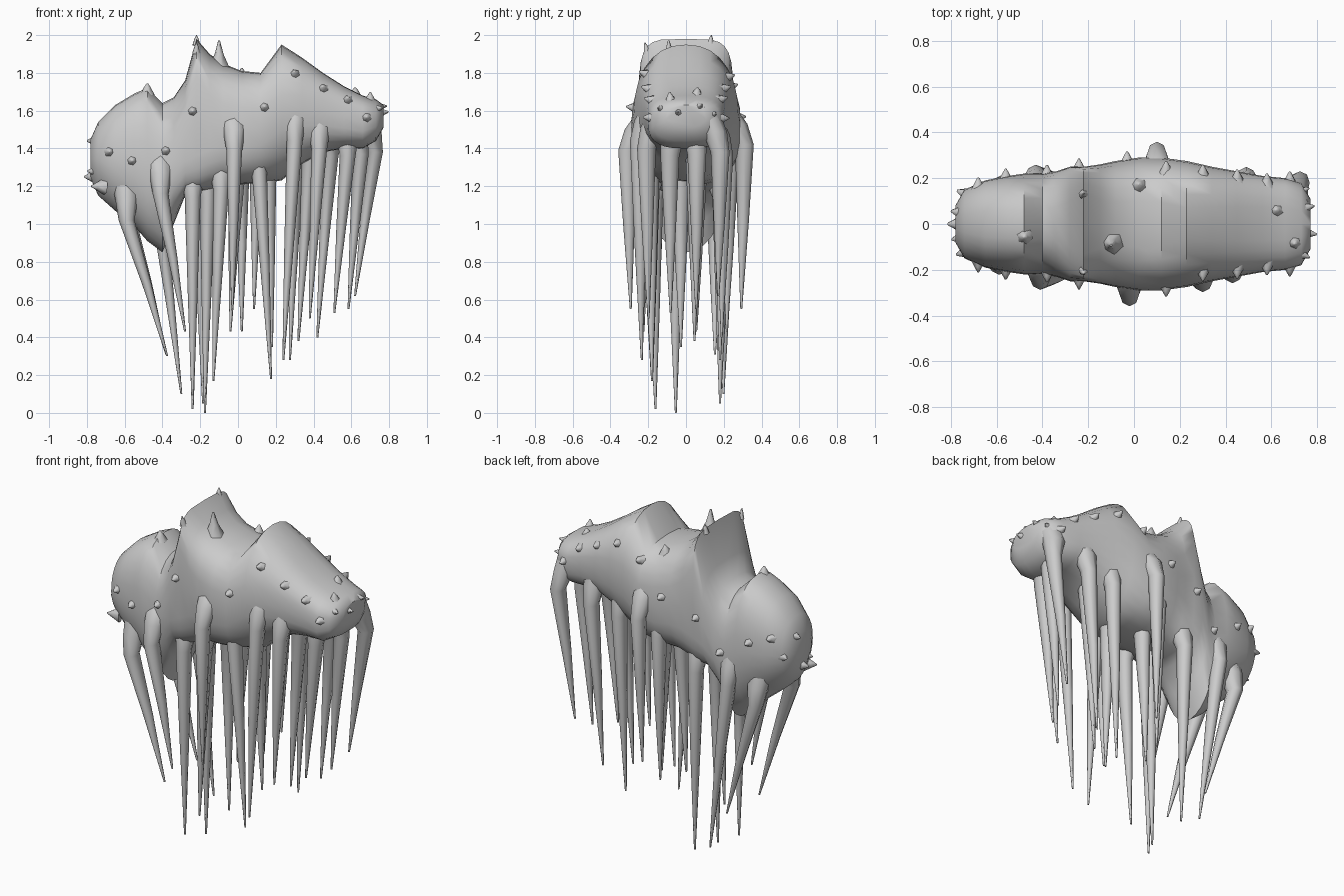
import bpy, bmesh, math, random
from mathutils import Vector

random.seed(4)


def finish(bm, name, angle=40):
    bmesh.ops.recalc_face_normals(bm, faces=bm.faces)
    mesh = bpy.data.meshes.new(name)
    bm.to_mesh(mesh)
    bm.free()
    ob = bpy.data.objects.new(name, mesh)
    bpy.context.collection.objects.link(ob)
    bpy.ops.object.select_all(action='DESELECT')
    ob.select_set(True)
    bpy.context.view_layer.objects.active = ob
    bpy.ops.object.shade_smooth_by_angle(angle=math.radians(angle))
    return ob


def skin(bm, rings):
    rings = [[bm.verts.new(p) for p in r] for r in rings]
    for a, b in zip(rings, rings[1:]):
        n = len(a)
        for i in range(n):
            bm.faces.new((a[i], a[(i + 1) % n], b[(i + 1) % n], b[i]))
    bm.faces.new(rings[0])
    bm.faces.new(rings[-1])


# Body sections: x, bottom z, top z, half width, squareness
SECTIONS = [
    (-0.78, 1.24, 1.45, 0.08, 1.0), (-0.74, 1.15, 1.54, 0.15, 0.9),
    (-0.65, 1.07, 1.63, 0.19, 0.8), (-0.55, 0.99, 1.69, 0.21, 0.8),
    (-0.48, 0.91, 1.72, 0.22, 0.8), (-0.40, 0.85, 1.64, 0.22, 0.8),
    (-0.34, 1.00, 1.67, 0.23, 0.75), (-0.28, 1.15, 1.76, 0.25, 0.6),
    (-0.22, 1.17, 1.98, 0.25, 0.42), (-0.15, 1.18, 1.90, 0.26, 0.6),
    (-0.08, 1.20, 1.85, 0.275, 0.7), (0.02, 1.21, 1.81, 0.29, 0.7),
    (0.12, 1.22, 1.80, 0.29, 0.75), (0.23, 1.23, 1.95, 0.275, 0.9),
    (0.34, 1.32, 1.88, 0.25, 0.8), (0.45, 1.38, 1.80, 0.23, 0.75),
    (0.56, 1.40, 1.73, 0.21, 0.7), (0.66, 1.40, 1.68, 0.20, 0.7),
    (0.73, 1.44, 1.66, 0.18, 0.75), (0.77, 1.51, 1.63, 0.11, 0.9)]


def surface(sec, t):
    x, lo, hi, w, k = sec
    c, s = math.cos(t), math.sin(t)
    if s < 0 and x < -0.3:
        k = k * 1.25       # the hanging lobe narrows downwards
    y = w * math.copysign(abs(c) ** k, c)
    z = (lo + hi) / 2 + (hi - lo) / 2 * math.copysign(abs(s) ** k, s)
    return Vector((x, y, z))


def section_at(x):
    for a, b in zip(SECTIONS, SECTIONS[1:]):
        if a[0] <= x <= b[0]:
            f = (x - a[0]) / (b[0] - a[0])
            return tuple(p + (q - p) * f for p, q in zip(a, b))


bm = bmesh.new()
skin(bm, [[surface(s, math.tau * i / 28) for i in range(28)] for s in SECTIONS])
finish(bm, "body", 50)

# Hanging legs: knee x, knee y, knee z, tip x, tip z
LEGS = [
    (-0.59, -0.18, 1.06, -0.375, 0.30), (-0.58, 0.17, 1.06, -0.38, 0.31),
    (-0.41, -0.25, 1.20, -0.28, 0.43), (-0.43, 0.22, 1.17, -0.30, 0.10),
    (-0.24, -0.18, 1.18, -0.24, 0.02), (-0.20, 0.20, 1.18, -0.185, 0.05),
    (-0.16, -0.06, 1.18, -0.175, 0.0), (-0.09, -0.20, 1.22, -0.13, 0.17),
    (-0.02, -0.325, 1.43, -0.03, 0.55), (0.02, 0.24, 1.35, 0.02, 0.43),
    (-0.01, 0.06, 1.24, -0.04, 0.43), (0.10, 0.325, 1.46, 0.085, 0.55),
    (0.16, -0.03, 1.26, 0.18, 0.35), (0.11, -0.20, 1.36, 0.175, 0.18),
    (0.30, -0.26, 1.48, 0.24, 0.28), (0.31, 0.20, 1.38, 0.275, 0.28),
    (0.38, 0.05, 1.40, 0.32, 0.38), (0.43, -0.22, 1.44, 0.38, 0.50),
    (0.49, 0.21, 1.40, 0.42, 0.40), (0.58, -0.09, 1.40, 0.51, 0.53),
    (0.65, 0.06, 1.41, 0.585, 0.55), (0.725, 0.19, 1.42, 0.62, 0.62)]


def ring(x, y, z, rx, ry, n=8):
    return [(x + rx * math.cos(math.tau * i / n), y + ry * math.sin(math.tau * i / n), z)
            for i in range(n)]


bm = bmesh.new()
for kx, ky, kz, tx, tz in LEGS:
    inward = kx - 0.05 if kx > 0.6 else kx
    skin(bm, [ring(inward, ky * 0.5, kz + 0.2, 0.085, 0.07),
              ring((kx + inward) / 2, ky * 0.8, kz + 0.07, 0.06, 0.065),
              ring(kx, ky * 0.95, kz - 0.04, 0.042, 0.05),
              ring(kx + (tx - kx) * 0.5, ky * 0.93, (kz + tz) / 2, 0.025, 0.03),
              ring(tx, ky * 0.9, tz, 0.005, 0.005)])
finish(bm, "hanging_legs", 65)


def thorn(bm, base, direction, length, radius):
    d = direction.normalized()
    u = d.orthogonal().normalized()
    v = d.cross(u)

    def loop(at, r):
        return [at + (u * math.cos(a) + v * math.sin(a)) * r
                for a in (math.tau * i / 6 for i in range(6))]
    skin(bm, [loop(base - d * 0.03, radius * 1.6),
              loop(base + d * length * 0.35, radius * 0.7),
              loop(base + d * length, radius * 0.15)])


# Small thorns along both flanks
bm = bmesh.new()
for side in (0, 1):
    for x in (-0.68, -0.56, -0.38, -0.24, -0.03, 0.14, 0.3, 0.45, 0.58, 0.68):
        t = random.uniform(-0.1, 0.7)
        t = t if side else math.pi - t
        p = surface(section_at(x), t)
        n = Vector((0, math.cos(t), math.sin(t) * 0.5))
        thorn(bm, p, n, 0.035, 0.024)
# Thorns on the two ends
for y, z in ((-0.06, 1.28), (0.05, 1.44), (-0.12, 1.2), (0.13, 1.34), (0.0, 1.25)):
    thorn(bm, Vector((-0.77 + abs(y) * 0.3, y, z)), Vector((-1, y * 3, 0)), 0.045, 0.03)
for y, z in ((-0.04, 1.59), (0.07, 1.62), (-0.13, 1.61), (0.14, 1.58)):
    thorn(bm, Vector((0.765 - abs(y) * 0.3, y, z)), Vector((1, y * 3, 0.1)), 0.045, 0.025)
finish(bm, "thorns", 65)

# Crest points on the back, rooted in the surface
bm = bmesh.new()
for x, t, h, r in ((-0.22, 1.35, 0.024, 0.014), (-0.1, 1.75, 0.11, 0.035),
                   (-0.22, 2.3, 0.03, 0.014), (-0.48, 1.75, 0.03, 0.025),
                   (0.02, 1.1, 0.04, 0.03), (0.62, 1.4, 0.025, 0.025),
                   (0.7, 1.9, 0.035, 0.025)):
    p = surface(section_at(x), t)
    thorn(bm, p, Vector((0, math.cos(t) * 0.4, 1)), h, r)
finish(bm, "crest_points", 65)
